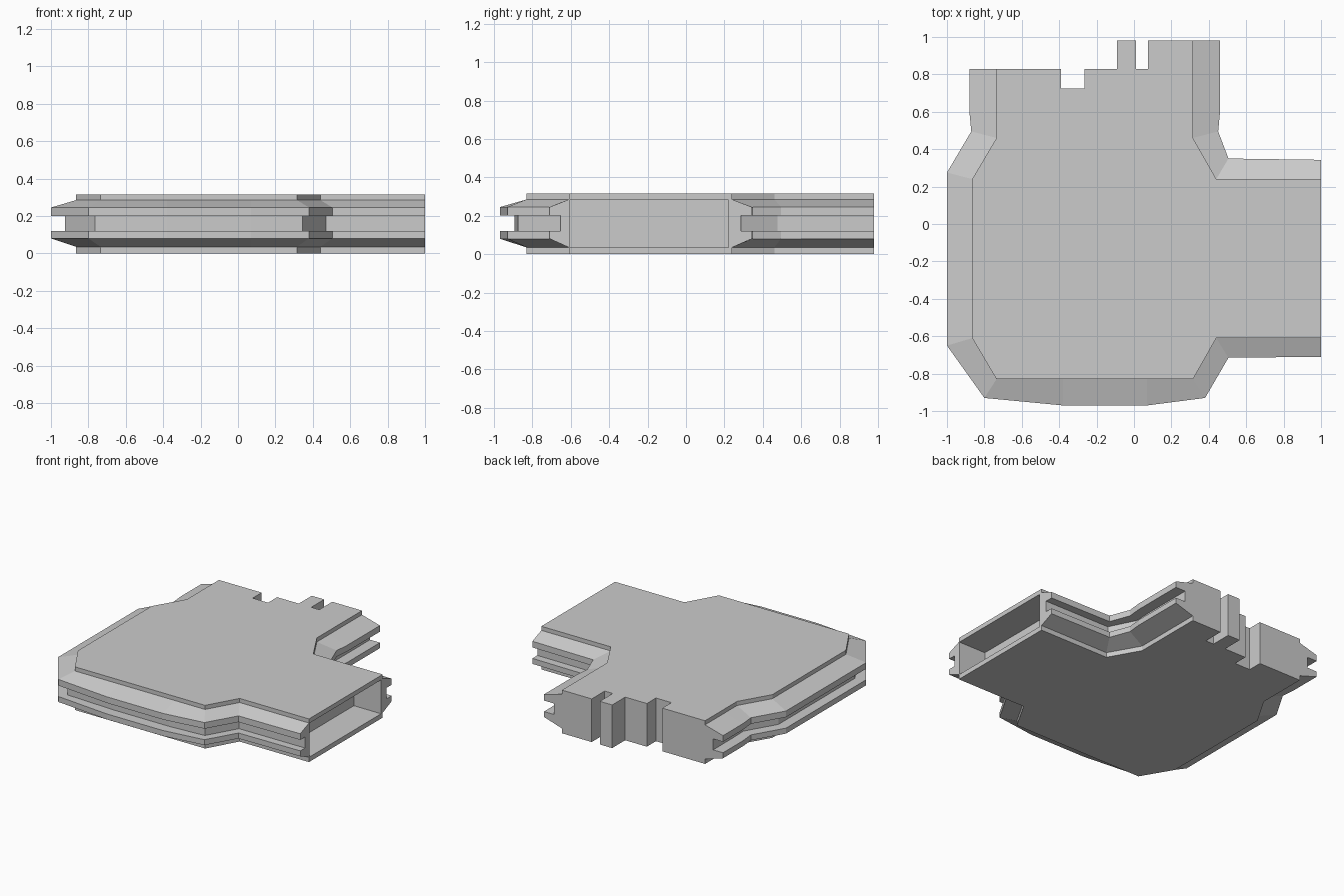
import bpy, bmesh
from mathutils import Vector

if "Cube" in bpy.data.objects:
    bpy.data.objects.remove(bpy.data.objects["Cube"])

HEIGHT = 0.315


def finish(bm, name):
    bmesh.ops.recalc_face_normals(bm, faces=bm.faces)
    mesh = bpy.data.meshes.new(name)
    bm.to_mesh(mesh)
    bm.free()
    obj = bpy.data.objects.new(name, mesh)
    bpy.context.collection.objects.link(obj)
    return obj


def prism(name, outline, z0, z1):
    """Extrude a plan outline from z0 to z1."""
    bm = bmesh.new()
    face = bm.faces.new([bm.verts.new((x, y, z0)) for x, y in outline])
    top = bmesh.ops.extrude_face_region(bm, geom=[face])["geom"]
    verts = [v for v in top if isinstance(v, bmesh.types.BMVert)]
    bmesh.ops.translate(bm, verts=verts, vec=(0, 0, z1 - z0))
    return finish(bm, name)


def rail(name, outer, inner):
    """Sweep the grooved section along a pair of plan paths."""
    # (blend from outer to inner path, height)
    section = [(1, 0.035), (0, 0.08), (0, 0.12), (0.55, 0.12),
               (0.55, 0.2), (0, 0.2), (0, 0.245), (1, 0.285)]
    bm = bmesh.new()
    rings = []
    for o, i in zip(outer, inner):
        ring = []
        for t, z in section:
            p = Vector(o).lerp(Vector(i), t)
            ring.append(bm.verts.new((p.x, p.y, z)))
        rings.append(ring)
    n = len(section)
    for a, b in zip(rings, rings[1:]):
        for k in range(n):
            m = (k + 1) % n
            bm.faces.new((a[k], a[m], b[m], b[k]))
    bm.faces.new(rings[0])
    bm.faces.new(rings[-1])
    return finish(bm, name)


# Plan paths: long side (rear left, around the front, to the arm end)
long_inner = [(-0.735, 0.83), (-0.735, 0.6), (-0.735, 0.46), (-0.865, 0.24),
              (-0.865, -0.61), (-0.735, -0.83), (-0.38, -0.83), (0.07, -0.83),
              (0.315, -0.83), (0.44, -0.61), (1.0, -0.61)]
long_outer = [(-0.88, 0.83), (-0.88, 0.6), (-0.87, 0.495), (-1.0, 0.275),
              (-1.0, -0.65), (-0.8, -0.93), (-0.38, -0.97), (0.07, -0.97),
              (0.38, -0.93), (0.505, -0.715), (1.0, -0.71)]

# Short side (arm end to rear right)
short_inner = [(1.0, 0.24), (0.44, 0.24), (0.315, 0.46), (0.315, 0.6), (0.315, 0.98)]
short_outer = [(1.0, 0.343), (0.505, 0.35), (0.45, 0.495), (0.46, 0.6), (0.46, 0.98)]

# Stepped rear edge
rear_steps = [(0.075, 0.98), (0.075, 0.83), (0.01, 0.83), (0.01, 0.98),
              (-0.09, 0.98), (-0.09, 0.83), (-0.265, 0.83), (-0.265, 0.725),
              (-0.39, 0.725), (-0.39, 0.83)]

# Core slab
core = prism("core_slab", long_inner + short_inner + rear_steps, 0, HEIGHT)

# Socket in the end of the side arm
cutter = prism("socket_cutter", [(0.78, -0.605), (1.1, -0.605), (1.1, 0.222), (0.78, 0.222)],
               0.035, 0.282)
cutter.hide_render = True
mod = core.modifiers.new("socket", "BOOLEAN")
mod.operation = "DIFFERENCE"
mod.solver = "EXACT"
mod.object = cutter
bpy.context.view_layer.objects.active = core
bpy.ops.object.modifier_apply(modifier=mod.name)
bpy.data.objects.remove(cutter)

# Grooved edge rails
rail("front_rail", long_outer, long_inner)
rail("rear_rail", short_outer, short_inner)
